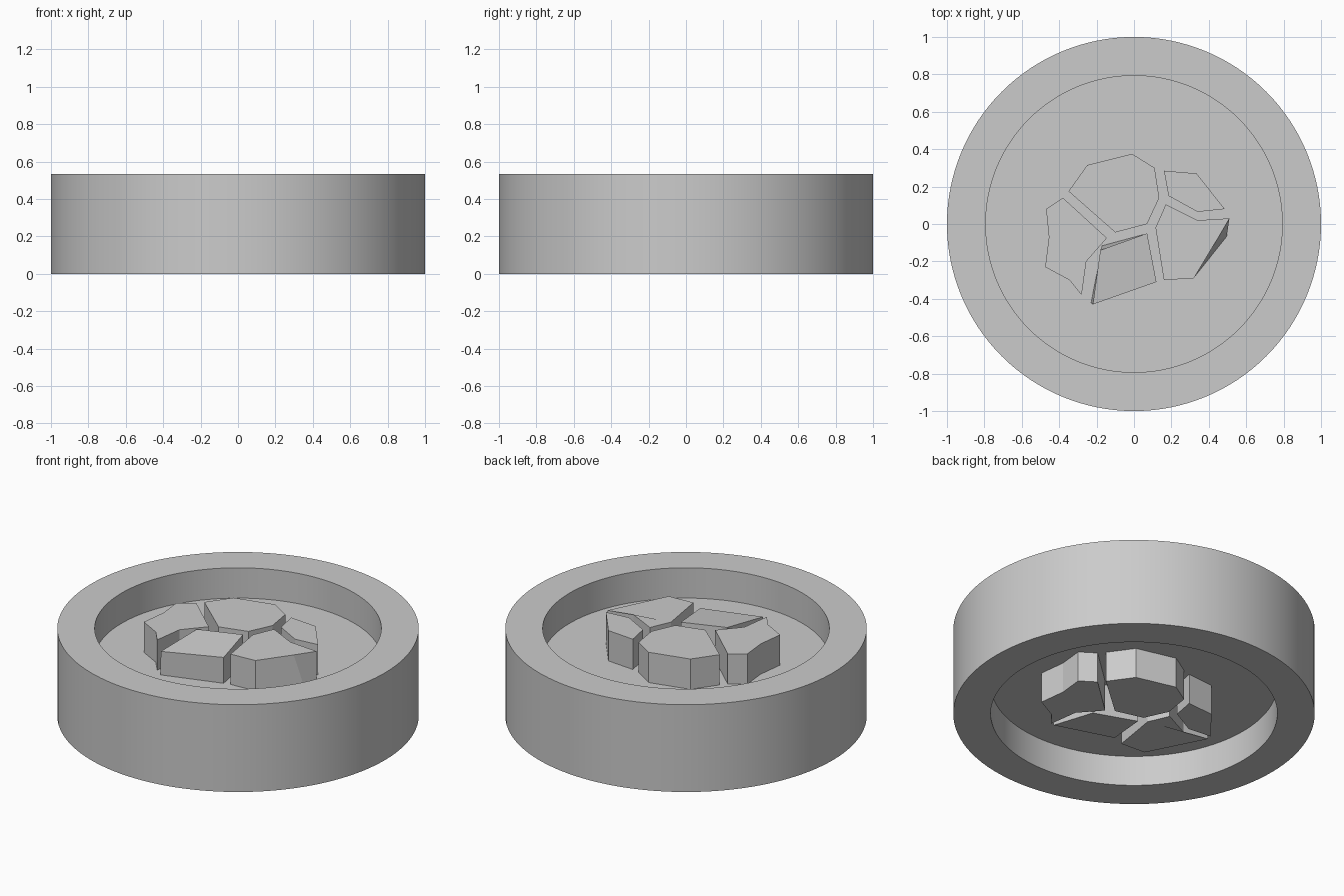
import bpy, bmesh, math
from mathutils import Matrix, Vector

old = bpy.data.objects.get("Cube")
if old:
    bpy.data.objects.remove(old)

HEIGHT = 0.533
FLOOR_LOW, FLOOR_HIGH = 0.185, 0.348
INNER_R = 0.793
SEGMENTS = 128

grey = bpy.data.materials.new("plain grey")
grey.use_nodes = True
grey.diffuse_color = (0.6, 0.6, 0.6, 1)
grey.node_tree.nodes["Principled BSDF"].inputs["Base Color"].default_value = (0.6, 0.6, 0.6, 1)


def finish(name, bm, smooth=False):
    bmesh.ops.recalc_face_normals(bm, faces=bm.faces)
    mesh = bpy.data.meshes.new(name)
    bm.to_mesh(mesh)
    bm.free()
    mesh.materials.append(grey)
    obj = bpy.data.objects.new(name, mesh)
    bpy.context.collection.objects.link(obj)
    if smooth:
        bpy.ops.object.select_all(action="DESELECT")
        obj.select_set(True)
        bpy.context.view_layer.objects.active = obj
        bpy.ops.object.shade_smooth_by_angle(angle=math.radians(30))
    return obj


# Outer ring: a rectangle turned around the z axis
bm = bmesh.new()
corners = [bm.verts.new(p) for p in
           ((INNER_R, 0, 0), (1, 0, 0), (1, 0, HEIGHT), (INNER_R, 0, HEIGHT))]
edges = [bm.edges.new((corners[i], corners[(i + 1) % 4])) for i in range(4)]
bmesh.ops.spin(bm, geom=corners + edges, cent=(0, 0, 0), axis=(0, 0, 1),
               angle=math.tau, steps=SEGMENTS, use_merge=True)
bmesh.ops.remove_doubles(bm, verts=bm.verts, dist=0.0001)
finish("outer_ring", bm, smooth=True)

# Disc that closes the middle of the ring
bm = bmesh.new()
bmesh.ops.create_cone(bm, cap_ends=True, segments=SEGMENTS, radius1=INNER_R, radius2=INNER_R,
                      depth=FLOOR_HIGH - FLOOR_LOW,
                      matrix=Matrix.Translation((0, 0, (FLOOR_LOW + FLOOR_HIGH) / 2)))
finish("middle_disc", bm, smooth=True)

# Stone outlines, seen from above
STONES = {
    "back_stone": [(-.35, .175), (-.25, .315), (-.01, .375), (.11, .30),
                   (.135, .14), (.07, .0), (-.10, -.045)],
    "side_stone": [(-.38, .14), (-.47, .08), (-.455, -.07), (-.475, -.23), (-.345, -.30),
                   (-.28, -.38), (-.255, -.20), (-.145, -.075)],
    "small_stone": [(.16, .285), (.335, .27), (.485, .08), (.34, .065), (.185, .15)],
    "corner_stone": [(.17, .105), (.34, .02), (.51, .03), (.44, -.09), (.32, -.29),
                     (.16, -.30), (.115, -.02)],
    "front_stone": [(-.18, -.14), (.07, -.05), (.12, -.31), (-.22, -.43)],
}
# Where a stone's foot steps away from its top corner, and where its top dips
FOOT_SHIFT = {("corner_stone", 3): (.055, .02), ("front_stone", 0): (.01, .025),
              ("front_stone", 3): (-.01, .01)}
TOP_DIP = {("front_stone", 2): .027, ("front_stone", 3): .035,
           ("corner_stone", 2): .015, ("corner_stone", 3): .01}


def build_stone(name, outline, prefix, matrix):
    bm = bmesh.new()
    top, foot = [], []
    for i, (x, y) in enumerate(outline):
        dx, dy = FOOT_SHIFT.get((name, i), (0, 0))
        top.append(bm.verts.new((x, y, HEIGHT - TOP_DIP.get((name, i), 0))))
        foot.append(bm.verts.new((x + dx, y + dy, FLOOR_HIGH - 0.01)))
    bm.faces.new(top)
    bm.faces.new(foot[::-1])
    for i in range(len(top)):
        j = (i + 1) % len(top)
        bm.faces.new((top[i], foot[i], foot[j], top[j]))
    bm.transform(matrix)
    finish(prefix + name, bm)


# The same stones on the upper face and, turned over, on the lower face
middle = Vector((0, 0, HEIGHT / 2))
turned = (Matrix.Translation(middle) @ Matrix.Rotation(math.pi, 4, "Y")
          @ Matrix.Translation(-middle))
for stone, points in STONES.items():
    build_stone(stone, points, "upper_", Matrix.Identity(4))
    build_stone(stone, points, "lower_", turned)
